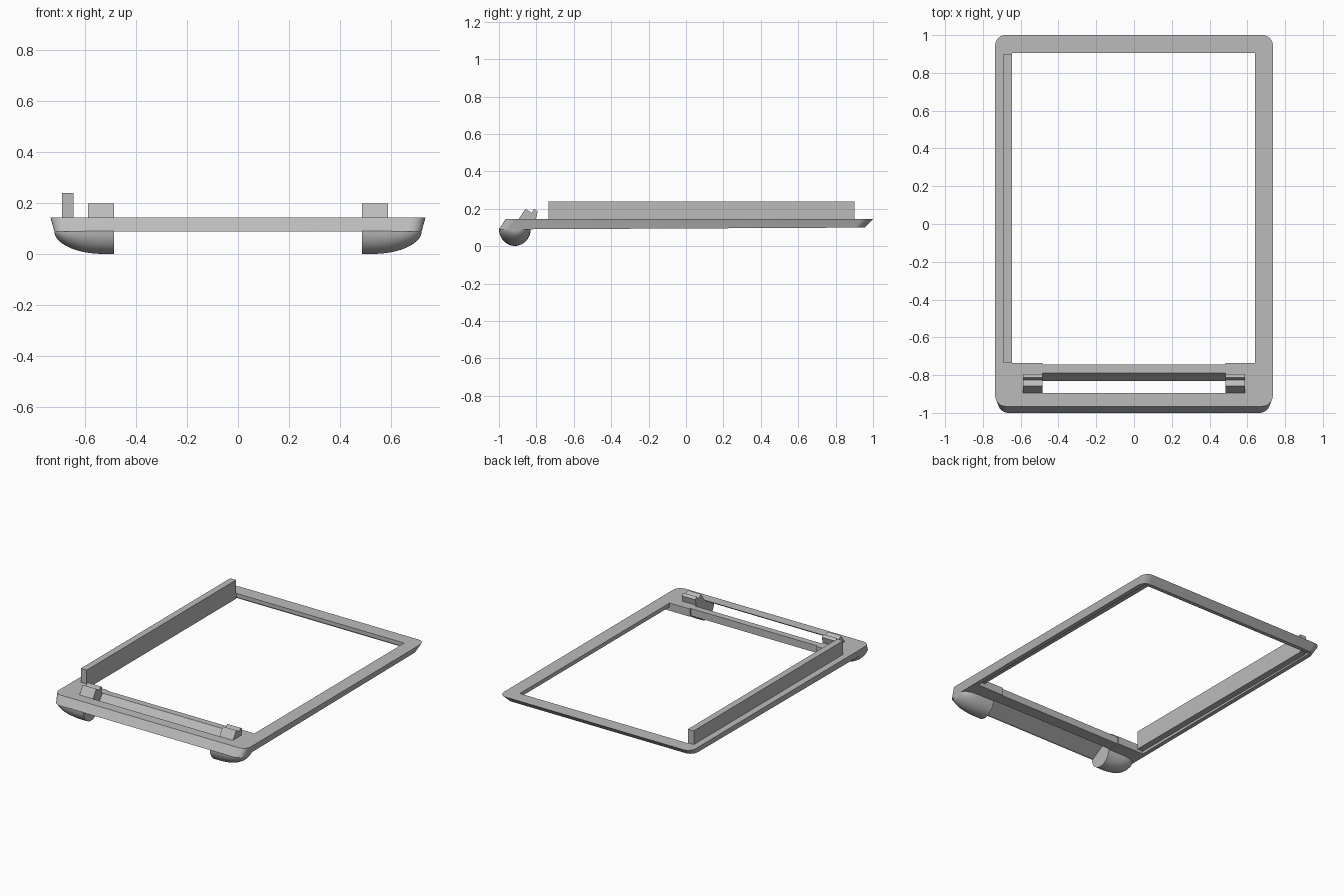
import bpy, bmesh, math

cube = bpy.data.objects.get("Cube")
if cube:
    bpy.data.objects.remove(cube, do_unlink=True)

GREY = (0.5, 0.5, 0.5, 1.0)
grey = bpy.data.materials.new("plain grey")
grey.use_nodes = True
grey.diffuse_color = GREY
grey.node_tree.nodes["Principled BSDF"].inputs["Base Color"].default_value = GREY

TOP = 0.145      # upper face of the frame
INNER = 0.485    # inner face of the feet, and half length of the slot


def loft(name, rings):
    """Solid skinned through closed rings of points, capped at both ends."""
    bm = bmesh.new()
    loops = [[bm.verts.new(p) for p in ring] for ring in rings]
    for a, b in zip(loops, loops[1:]):
        n = len(a)
        for i in range(n):
            bm.faces.new((a[i], a[(i + 1) % n], b[(i + 1) % n], b[i]))
    bm.faces.new(loops[0])
    bm.faces.new(loops[-1])
    bmesh.ops.recalc_face_normals(bm, faces=bm.faces)
    mesh = bpy.data.meshes.new(name)
    bm.to_mesh(mesh)
    bm.free()
    mesh.materials.append(grey)
    obj = bpy.data.objects.new(name, mesh)
    bpy.context.collection.objects.link(obj)
    return obj


def prism(name, x0, x1, profile):
    """Profile of (y, z) points extruded along x."""
    return loft(name, [[(x, y, z) for y, z in profile] for x in (x0, x1)])


def box(name, x0, x1, y0, y1, z0, z1):
    return prism(name, x0, x1, [(y0, z0), (y1, z0), (y1, z1), (y0, z1)])


def cut(target, cutter):
    cutter.hide_render = True
    mod = target.modifiers.new("cut", "BOOLEAN")
    mod.operation = "DIFFERENCE"
    mod.solver = "EXACT"
    mod.object = cutter
    bpy.context.view_layer.objects.active = target
    bpy.ops.object.modifier_apply(modifier=mod.name)
    bpy.data.objects.remove(cutter, do_unlink=True)


def smooth(obj):
    bpy.ops.object.select_all(action="DESELECT")
    obj.select_set(True)
    bpy.context.view_layer.objects.active = obj
    bpy.ops.object.shade_smooth_by_angle(angle=math.radians(30))


def rounded_ring(half_x, y0, y1, r, z0, z1, steps=8):
    """Rounded rectangle whose height runs from z0 at the front to z1 at the back."""
    ring = []
    corners = [(half_x - r, y1 - r), (r - half_x, y1 - r),
               (r - half_x, y0 + r), (half_x - r, y0 + r)]
    for k, (cx, cy) in enumerate(corners):
        for i in range(steps + 1):
            a = math.pi / 2 * (k + i / steps)
            y = cy + r * math.sin(a)
            ring.append((cx + r * math.cos(a), y, z0 + (z1 - z0) * (y - y0) / (y1 - y0)))
    return ring


# Frame: tapered slab with a main opening, a rebate underneath and a front slot
frame = loft("frame", [rounded_ring(0.72, -1.0, 0.955, 0.055, 0.09, 0.10),
                       rounded_ring(0.735, -0.965, 1.0, 0.055, TOP, TOP)])
cut(frame, box("opening_cutter", -0.645, 0.64, -0.735, 0.905, 0, 0.3))
cut(frame, box("rebate_cutter", -0.69, 0.69, -0.735, 0.93, 0, 0.118))
cut(frame, prism("slot_cutter", -INNER, INNER,
                 [(-0.70, 0.3), (-0.895, 0.3), (-0.895, TOP),
                  (-0.985, 0.09), (-0.985, 0.05), (-0.70, 0.05)]))
smooth(frame)

# Hinge bar closing the slot, with a sloping front
prism("hinge_bar", -INNER, INNER,
      [(-0.745, TOP), (-0.79, TOP), (-0.83, 0.095), (-0.745, 0.095)])

# Upright fence along one side of the opening
box("side_fence", -0.69, -0.645, -0.735, 0.90, 0.11, 0.24)

# Feet: half-round bodies that curve up towards the outer side
for side, name in ((1, "left"), (-1, "right")):
    rings = []
    for i in range(17):
        if i == 0:
            x, t = INNER, 0.0
        else:
            t = math.sin(math.pi / 2 * (i - 1) / 15 * 0.985)
            x = 0.53 + 0.19 * t
        depth = 0.09 * math.sqrt(1 - t * t)
        width = 0.085 * math.sqrt(1 - t ** 5 * 0.8)
        ring = [(side * x, -0.915 + width * math.cos(a), 0.092 - depth * math.sin(a))
                for a in (math.pi * k / 24 for k in range(25))]
        # Straight upper part keeps the foot joined to the frame
        ring += [(side * x, -0.915 - width * 0.6, 0.13),
                 (side * x, -0.915 + width, 0.13)]
        rings.append(ring)
    smooth(loft(name + "_foot", rings))

    # Notched clip block on top of each foot
    prism(name + "_clip", side * INNER, side * 0.588,
          [(-0.895, 0.13), (-0.895, TOP), (-0.858, 0.20), (-0.825, 0.178),
           (-0.812, 0.20), (-0.793, 0.187), (-0.803, TOP), (-0.803, 0.13)])
